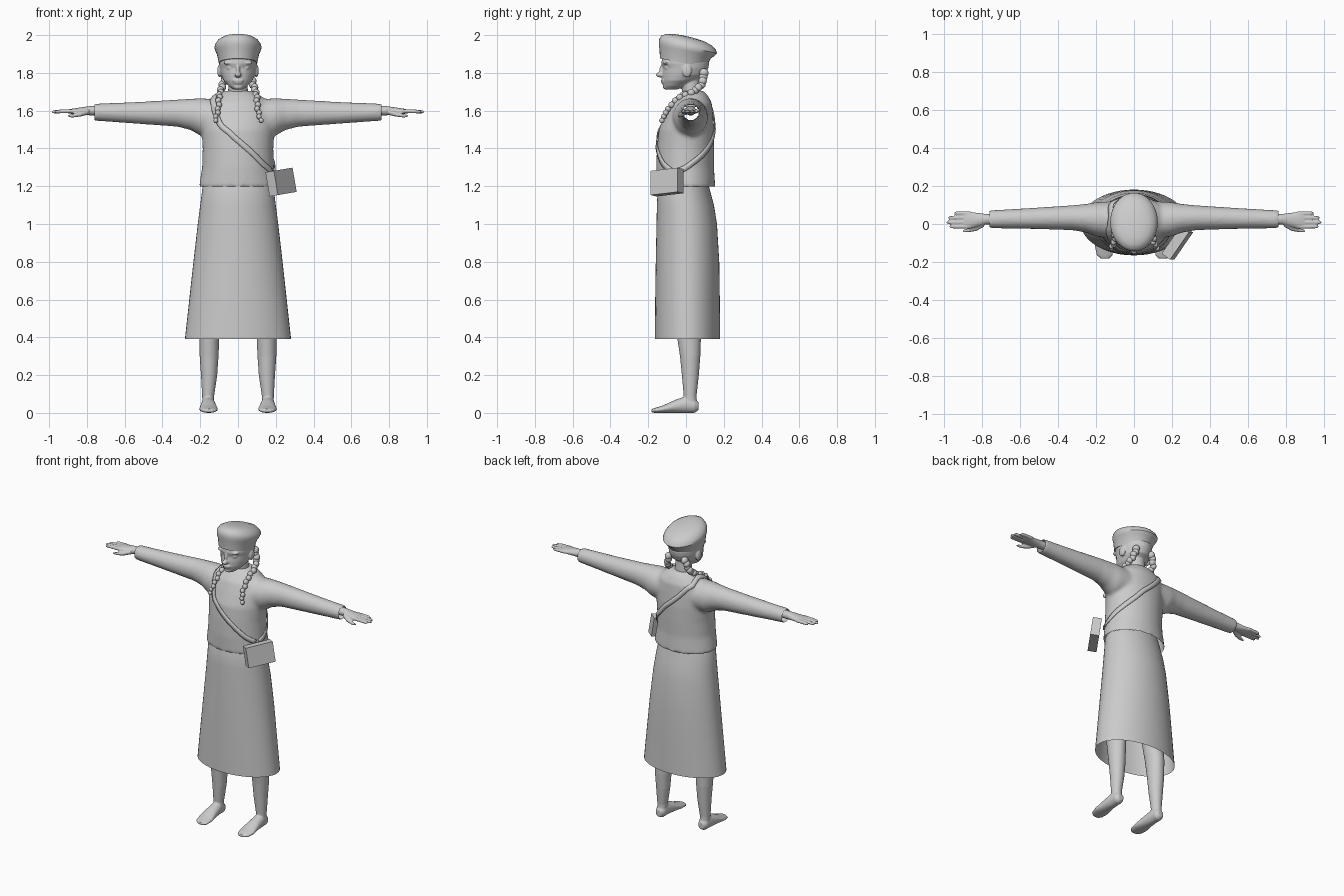
import bpy, bmesh, math
from mathutils import Vector, Matrix
from mathutils.bvhtree import BVHTree

if "Cube" in bpy.data.objects:
    bpy.data.objects.remove(bpy.data.objects["Cube"])

grey = bpy.data.materials.new("plain grey")
grey.use_nodes = True
grey.diffuse_color = (0.6, 0.6, 0.6, 1)
grey.node_tree.nodes["Principled BSDF"].inputs["Base Color"].default_value = (0.6, 0.6, 0.6, 1)


def loft(bm, rings, axis="z", m=1, n=28, caps=True):
    """Skin elliptical rings (position, centre a, centre b, radius a, radius b)."""
    loops = []
    for t, a, b, ra, rb in rings:
        loop = []
        for i in range(n):
            ang = math.tau * i / n
            p, q = a + ra * math.cos(ang), b + rb * math.sin(ang)
            x, y, z = {"x": (t, p, q), "y": (p, t, q), "z": (p, q, t)}[axis]
            loop.append(bm.verts.new((x * m, y, z)))
        loops.append(loop)
    for lo, hi in zip(loops, loops[1:]):
        for i in range(n):
            j = (i + 1) % n
            bm.faces.new((lo[i], lo[j], hi[j], hi[i]))
    if caps:
        bm.faces.new(loops[0])
        bm.faces.new(loops[-1])


def blob(bm, centre, radii):
    mat = Matrix.Translation(centre) @ Matrix.Diagonal((*radii, 1))
    bmesh.ops.create_uvsphere(bm, u_segments=16, v_segments=10, radius=1, matrix=mat)


def along(points, t):
    """Point at t in 0..1 on a polyline."""
    s = t * (len(points) - 1)
    i = min(int(s), len(points) - 2)
    return Vector(points[i]).lerp(Vector(points[i + 1]), s - i)


def make(name, bm, smooth=True):
    bmesh.ops.recalc_face_normals(bm, faces=bm.faces)
    mesh = bpy.data.meshes.new(name)
    bm.to_mesh(mesh)
    bm.free()
    mesh.materials.append(grey)
    ob = bpy.data.objects.new(name, mesh)
    bpy.context.collection.objects.link(ob)
    if smooth:
        finish(ob)
    return ob


def finish(ob):
    bpy.ops.object.select_all(action="DESELECT")
    ob.select_set(True)
    bpy.context.view_layer.objects.active = ob
    bpy.ops.object.shade_smooth_by_angle(angle=math.radians(40))


def fuse(ob, voxel, rounds):
    """Melt overlapping shapes into one soft surface."""
    rm = ob.modifiers.new("fuse", "REMESH")
    rm.mode, rm.voxel_size = "VOXEL", voxel
    sm = ob.modifiers.new("soften", "SMOOTH")
    sm.factor, sm.iterations = 0.5, rounds
    dg = bpy.context.evaluated_depsgraph_get()
    mesh = bpy.data.meshes.new_from_object(ob.evaluated_get(dg))
    ob.modifiers.clear()
    ob.data = mesh
    mesh.materials.clear()
    mesh.materials.append(grey)
    finish(ob)


# body: head, neck, hands, legs and feet
bm = bmesh.new()
loft(bm, [(1.62, 0, .035, .06, .05), (1.68, 0, .03, .053, .048), (1.78, 0, .02, .05, .05)])
loft(bm, [(1.712, 0, -.078, .026, .03), (1.73, 0, -.06, .05, .06), (1.76, 0, -.035, .077, .09),
          (1.79, 0, -.012, .09, .114), (1.825, 0, -.002, .097, .12), (1.85, 0, -.004, .1, .127),
          (1.92, 0, 0, .1, .12)])
blob(bm, (0, -.136, 1.79), (.018, .024, .014))
blob(bm, (0, -.124, 1.812), (.011, .018, .035))
blob(bm, (0, -.122, 1.76), (.03, .012, .008))
blob(bm, (0, -.119, 1.748), (.026, .012, .008))
blob(bm, (0, -.105, 1.726), (.026, .018, .014))
for m in (1, -1):
    blob(bm, (m * .098, .005, 1.81), (.012, .026, .034))
    blob(bm, (m * .042, -.104, 1.853), (.036, .018, .011))
    blob(bm, (m * .04, -.102, 1.827), (.02, .012, .01))
    loft(bm, [(.70, .025, 1.6, .028, .026), (.78, .025, 1.6, .028, .025), (.82, .022, 1.598, .036, .021),
              (.87, .02, 1.597, .045, .015), (.895, .02, 1.596, .043, .011)], "x", m)
    for y, tip in ((.056, .945), (.033, .975), (.009, .985), (-.014, .97)):
        loft(bm, [(.86, y, 1.597, .011, .011), (.93, y, 1.596, .0105, .0105),
                  (tip - .008, y, 1.594, .009, .009), (tip, y, 1.593, .005, .005)], "x", m, 12)
    loft(bm, [(.79, 0, 1.594, .016, .015), (.83, -.022, 1.582, .015, .013),
              (.87, -.033, 1.574, .011, .01), (.9, -.037, 1.572, .006, .006)], "x", m, 12)
    loft(bm, [(.03, .158, .025, .03, .035), (.09, .158, .022, .032, .034), (.2, .153, .023, .043, .045),
              (.3, .153, .022, .05, .054), (.42, .152, .015, .054, .065), (.6, .14, 0, .065, .07),
              (.9, .1, 0, .085, .09)], "z", m)
    loft(bm, [(.066, .158, .035, .02, .022), (.045, .158, .038, .033, .038), (0, .158, .044, .036, .044),
              (-.06, .157, .034, .042, .034), (-.12, .156, .02, .05, .02), (-.165, .154, .013, .042, .013),
              (-.182, .152, .011, .022, .009)], "y", m)
fuse(make("body", bm), .005, 2)

# jacket with sleeves, open at the hem and cuffs
bm = bmesh.new()
loft(bm, [(1.195, 0, 0, .207, .155), (1.3, 0, -.005, .19, .153), (1.4, 0, -.002, .187, .152),
          (1.5, 0, .003, .193, .147), (1.58, 0, .015, .195, .128), (1.64, 0, .025, .17, .112),
          (1.68, 0, .034, .12, .082), (1.705, 0, .038, .075, .055)], n=40)
for m in (1, -1):
    loft(bm, [(.1, .02, 1.56, .1, .1), (.2, .025, 1.567, .09, .099), (.25, .03, 1.58, .076, .083),
              (.32, .033, 1.587, .066, .072), (.5, .03, 1.588, .057, .06), (.65, .027, 1.59, .051, .051),
              (.765, .025, 1.592, .047, .045)], "x", m)
jacket = make("jacket", bm)
fuse(jacket, .011, 5)
bm = bmesh.new()
bm.from_mesh(jacket.data)
tree = BVHTree.FromBMesh(bm)
ends = [f for f in bm.faces if (f.calc_center_median().z < 1.25 and f.normal.z < -.7)
        or (abs(f.calc_center_median().x) > .74 and abs(f.normal.x) > .7)]
bmesh.ops.delete(bm, geom=ends, context="FACES")
bm.to_mesh(jacket.data)
bm.free()

# skirt
bm = bmesh.new()
loft(bm, [(.39, 0, .008, .281, .173), (.6, 0, .008, .258, .171), (.8, 0, .008, .236, .168),
          (1.0, 0, .004, .213, .16), (1.1, 0, -.003, .2, .151), (1.2, 0, -.014, .187, .135),
          (1.25, 0, -.01, .17, .12)], n=48, caps=False)
make("skirt", bm)

# round cap, leaning down at the back
bm = bmesh.new()
loft(bm, [(1.85, 0, -.015, .102, .123), (1.9, 0, -.005, .112, .135), (1.918, 0, .003, .12, .147),
          (1.936, 0, .01, .125, .154), (1.952, 0, .008, .121, .15), (1.972, 0, .002, .106, .133),
          (1.986, 0, -.006, .08, .1), (1.993, 0, -.015, .045, .055), (1.995, 0, -.02, .012, .015)], n=40)
for v in bm.verts:
    v.co.z -= .19 * v.co.y
make("cap", bm)

# braids over the shoulders
bm = bmesh.new()
path = [(.06, .095, 1.80), (.08, .085, 1.74), (.093, .04, 1.7), (.1, -.045, 1.665),
        (.105, -.1, 1.605), (.12, -.128, 1.548)]
for m in (1, -1):
    for i in range(15):
        p = along(path, i / 14)
        r = .024 - .010 * i / 14
        blob(bm, (p.x * m + .003 * (-1) ** i, p.y, p.z), (r * .9, r, r))
make("braids", bm)

# strap lying on the jacket, from bag over the right shoulder and back
guide = [(.21, -.09, 1.28), (.16, -.16, 1.32), (.09, -.18, 1.375), (-.04, -.18, 1.475), (-.115, -.16, 1.545),
         (-.14, -.12, 1.61), (-.15, -.04, 1.71), (-.15, .05, 1.73), (-.14, .14, 1.67), (-.05, .18, 1.575),
         (.04, .18, 1.5), (.12, .18, 1.43), (.19, .1, 1.36), (.22, 0, 1.3), (.22, -.06, 1.28)]
hits = [tree.find_nearest(along(guide, i / 60))[:2] for i in range(61)]
bm = bmesh.new()
rows = []
for i, (p, nrm) in enumerate(hits):
    step = hits[min(i + 1, 60)][0] - hits[max(i - 1, 0)][0]
    side = step.cross(nrm).normalized() * .015
    rows.append([bm.verts.new(p + nrm * .006 + side * s) for s in (-1, 1)])
for a, b in zip(rows, rows[1:]):
    bm.faces.new((a[0], a[1], b[1], b[0]))
strap = make("strap", bm)
sol = strap.modifiers.new("thickness", "SOLIDIFY")
sol.thickness, sol.offset = .005, 0

# box bag on the left hip
bm = bmesh.new()
turn = Matrix.Rotation(-.17, 4, "Y") @ Matrix.Rotation(math.radians(-35), 4, "Z")
bmesh.ops.create_cube(bm, size=1, matrix=Matrix.Translation((.228, -.1, 1.222)) @ turn
                      @ Matrix.Diagonal((.055, .175, .13, 1)))
make("bag", bm, smooth=False)
